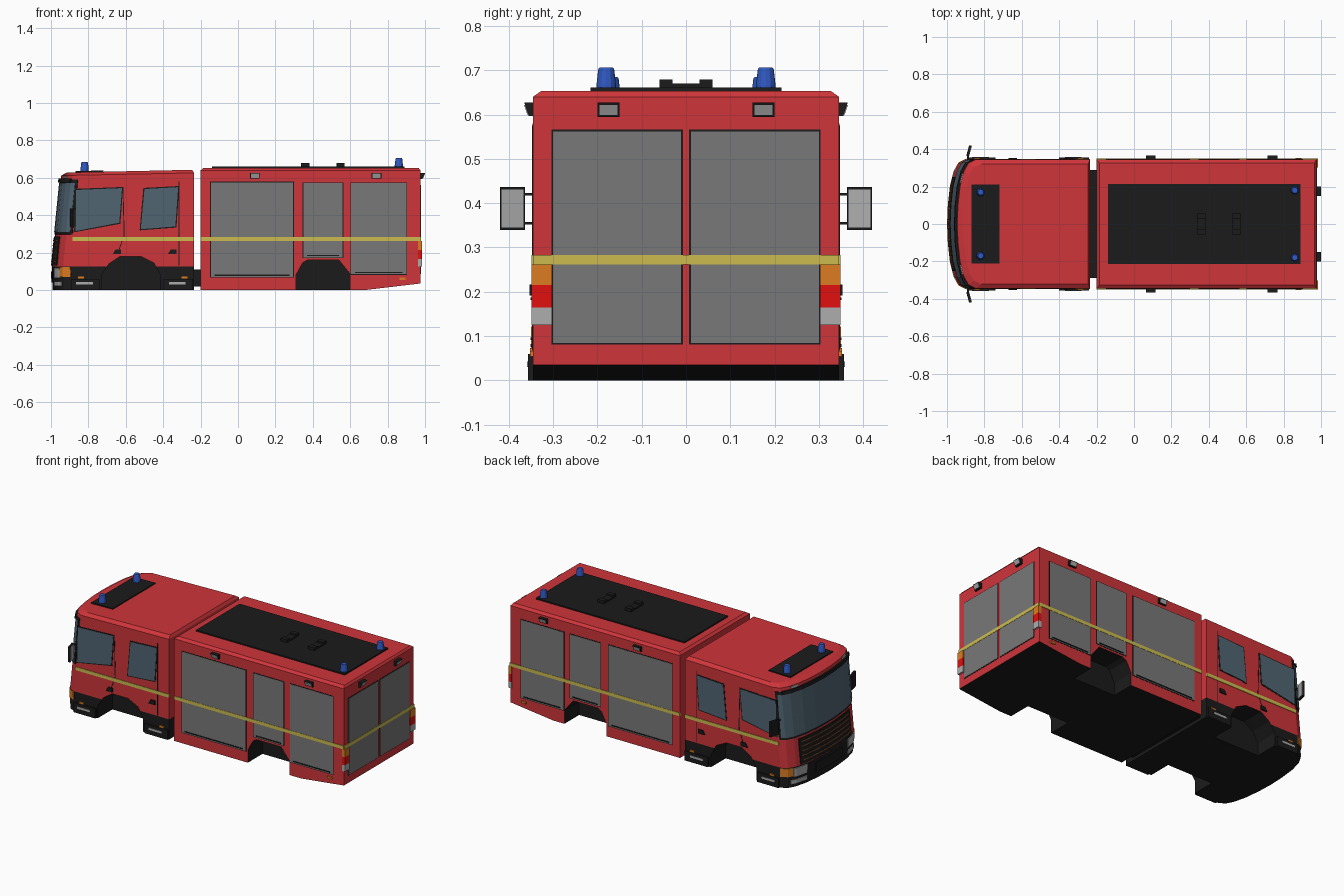
import bpy, bmesh, math
from mathutils import Vector

if "Cube" in bpy.data.objects:
    bpy.data.objects.remove(bpy.data.objects["Cube"])


def material(name, r, g, b):
    m = bpy.data.materials.new(name)
    m.diffuse_color = (r, g, b, 1)
    m.use_nodes = True
    m.node_tree.nodes["Principled BSDF"].inputs["Base Color"].default_value = m.diffuse_color
    return m


RED = material("red_paint", .62, .035, .042)
BLACK = material("black_trim", .011, .011, .011)
GREY = material("shutter_grey", .19, .19, .19)
LIGHT = material("lamp_grey", .42, .42, .42)
GLASS = material("window_glass", .08, .13, .17)
YELLOW = material("yellow_stripe", .6, .5, .08)
BLUE = material("beacon_blue", .03, .1, .55)
ORANGE = material("orange_lamp", .72, .2, .015)
LAMP_RED = material("red_lamp", .75, .005, .005)
BRONZE = material("grille_slat", .3, .09, .02)


def finish(name, bm, *mats):
    bmesh.ops.recalc_face_normals(bm, faces=bm.faces)
    me = bpy.data.meshes.new(name)
    bm.to_mesh(me)
    bm.free()
    ob = bpy.data.objects.new(name, me)
    bpy.context.collection.objects.link(ob)
    for m in mats:
        me.materials.append(m)
    return ob


def loft(rings):
    bm = bmesh.new()
    vs = [[bm.verts.new(p) for p in ring] for ring in rings]
    n = len(rings[0])
    for a, b in zip(vs, vs[1:]):
        for i in range(n):
            j = (i + 1) % n
            bm.faces.new((a[i], a[j], b[j], b[i]))
    bm.faces.new(vs[0])
    bm.faces.new(vs[-1])
    return bm


def prism_bm(pts, axis, a, b):
    place = {'x': lambda p, t: (t, p[0], p[1]),
             'y': lambda p, t: (p[0], t, p[1]),
             'z': lambda p, t: (p[0], p[1], t)}[axis]
    return loft([[place(p, t) for p in pts] for t in (a, b)])


def prism(name, pts, axis, a, b, mat):
    return finish(name, prism_bm(pts, axis, a, b), mat)


def box(name, x0, x1, y0, y1, z0, z1, mat):
    return prism(name, [(x0, y0), (x1, y0), (x1, y1), (x0, y1)], 'z', z0, z1, mat)


def rect(x0, x1, z0, z1):
    return [(x0, z0), (x1, z0), (x1, z1), (x0, z1)]


def side(name, pts, out, mat, s, base=.34):
    """Plate on one flank of the vehicle, given as an x/z outline."""
    return prism(name, pts, 'y', s * base, s * out, mat)


def grow(pts, d):
    cx = sum(p[0] for p in pts) / len(pts)
    cz = sum(p[1] for p in pts) / len(pts)
    return [(x + math.copysign(d, x - cx), z + math.copysign(d, z - cz)) for x, z in pts]


def cut_arches(ob, pts, is_black):
    """Cut a wheel pocket in both flanks, then paint faces."""
    for s in (1, -1):
        cutter = prism("arch_cutter", pts, 'y', s * .2, s * .42, BLACK)
        cutter.hide_render = True
        mod = ob.modifiers.new("arch", 'BOOLEAN')
        mod.operation, mod.solver, mod.object = 'DIFFERENCE', 'EXACT', cutter
        bpy.context.view_layer.objects.active = ob
        bpy.ops.object.modifier_apply(modifier=mod.name)
        bpy.data.objects.remove(cutter)
    ob.data.materials.clear()
    ob.data.materials.append(RED)
    ob.data.materials.append(BLACK)
    for f in ob.data.polygons:
        inside = abs(f.center.y) < .335 and abs(f.center.y) > .15 and f.center.z < .185
        wall = inside and -.8 < f.center.x < .62 and not -.3 < f.center.x < -.1
        f.material_index = int(f.normal.z < -.5 or wall or is_black(f))


# Curved cab front: x offset by height plus sweep-back by width
HEIGHT = [(0, -.992), (.125, -.995), (.3, -.978), (.58, -.95), (.612, -.945)]
SWEEP = [(0, 0), (.1, .004), (.2, .015), (.28, .035), (.325, .06), (.345, .1)]


def lerp(table, t):
    for (a, va), (b, vb) in zip(table, table[1:]):
        if t <= b:
            return va + (vb - va) * (t - a) / (b - a)
    return table[-1][1]


WIDTHS = sorted({s * y for y, _ in SWEEP for s in (1, -1)})


def front_panel(name, y0, y1, z0, z1, mat, thick=.01):
    ys = [y0] + [y for y in WIDTHS if y0 < y < y1] + [y1]
    zs = [z0] + [z for z, _ in HEIGHT if z0 < z < z1] + [z1]
    bm = bmesh.new()
    g = [[bm.verts.new((lerp(HEIGHT, z) + lerp(SWEEP, abs(y)), y, z)) for y in ys] for z in zs]
    for a, b in zip(g, g[1:]):
        for i in range(len(ys) - 1):
            bm.faces.new((a[i], b[i], b[i + 1], a[i + 1]))
    ob = finish(name, bm, mat)
    mod = ob.modifiers.new("thickness", 'SOLIDIFY')
    mod.thickness, mod.offset = thick, 0
    return ob


# Cab shell
def cab_ring(z, xf, xr, w=.345, slope=0):
    xy = [(xr, -w)] + [(xf + lerp(SWEEP, abs(y)), y * w / .345) for y in WIDTHS] + [(xr, w)]
    return [(x, y, z + slope * (x - xf)) for x, y in xy]


rings = [cab_ring(z, x, -.235) for z, x in HEIGHT[:-1]]
rings += [cab_ring(.612, -.945, -.235, slope=.02), cab_ring(.628, -.915, -.245, .322, .022)]
cab = finish("cab", loft(rings), RED)
cut_arches(cab, [(-.73, -.05), (-.73, .08), (-.69, .14), (-.63, .18), (-.52, .18),
                 (-.45, .145), (-.415, .08), (-.415, -.05)],
           lambda f: f.center.z < .125)

# Equipment body
bm = prism_bm([(-.2, 0), (.68, 0), (.975, .035), (.975, .64), (.965, .653), (-.185, .653), (-.2, .64)],
              'y', -.345, .345)
edges = [e for e in bm.edges if all(v.co.z > .65 for v in e.verts)
         and abs(e.verts[0].co.y - e.verts[1].co.y) < .01]
bmesh.ops.bevel(bm, geom=edges, offset=.018, segments=1, affect='EDGES')
body = finish("equipment_body", bm, RED)
cut_arches(body, [(.31, -.05), (.31, .08), (.345, .145), (.37, .16), (.54, .16), (.6, .085), (.6, -.05)],
           lambda f: False)
box("chassis_link", -.24, -.195, -.29, .29, .02, .11, BLACK)

# Cab front: windscreen, visor, grille, lamps
front_panel("windscreen_frame", -.342, .342, .298, .59, BLACK, .008)
front_panel("windscreen", -.336, .336, .31, .572, GLASS, .012)
front_panel("sun_visor", -.325, .325, .574, .594, BLACK, .024)
front_panel("grille", -.25, .25, .13, .285, BLACK)
for i in range(5):
    front_panel("grille_slat", -.235, .235, .15 + i * .028, .155 + i * .028, BRONZE, .014)
front_panel("number_plate_recess", -.13, .13, .04, .1, BLACK)
for s in (1, -1):
    for name, a, b, z0, z1, m in [("headlamp", .2, .295, .065, .118, LIGHT),
                                  ("front_indicator", .297, .345, .07, .122, ORANGE),
                                  ("fog_lamp", .2, .31, .022, .046, LIGHT),
                                  ("roof_marker", .22, .27, .597, .609, LIGHT)]:
        y0, y1 = sorted((s * a, s * b))
        front_panel(name, y0, y1, z0, z1, m)

windows = [[(-.87, .315), (-.635, .36), (-.62, .545), (-.865, .535)],
           [(-.52, .325), (-.335, .34), (-.32, .55), (-.5, .54)]]
shutters = [(-.145, .295, .07, .575), (.35, .56, .175, .572), (.605, .9, .085, .572)]

for s in (1, -1):
    # Cab doors
    for w in windows:
        side("window_frame", grow(w, .006), .3465, BLACK, s)
        side("side_window", w, .348, GLASS, s)
    for x in (-.645, -.35):
        side("door_handle", [(x - .025, .192), (x + .02, .192), (x + .02, .217), (x - .01, .217)], .353, BLACK, s)
    side("front_door_seam", [(-.617, .55), (-.613, .55), (-.606, .29), (-.64, .2), (-.644, .2), (-.611, .29)],
         .3463, BLACK, s)
    side("rear_door_seam", rect(-.318, -.314, .13, .58), .3463, BLACK, s)
    # Lower cladding and steps
    side("front_step_block", rect(-.89, -.74, 0, .06), .356, BLACK, s)
    side("rear_step_block", rect(-.4, -.24, 0, .06), .356, BLACK, s)
    side("front_step", rect(-.865, -.775, .03, .043), .359, LIGHT, s)
    side("rear_step", rect(-.37, -.28, .03, .043), .359, LIGHT, s)
    for x, z in ((-.84, .067), (-.285, .067), (.88, .06)):
        side("side_marker", rect(x - .016, x + .016, z - .006, z + .006), .352, ORANGE, s)
    # Roller shutters
    for x0, x1, z0, z1 in shutters:
        p = rect(x0, x1, z0, z1)
        side("shutter_frame", grow(p, .004), .3462, BLACK, s)
        side("side_shutter", p, .3475, GREY, s)
        side("shutter_handle", rect(x0 + .02, x1 - .02, z0 + .006, z0 + .012), .351, BLACK, s)
    # Reflective stripes
    side("cab_stripe", rect(-.885, -.235, .262, .283), .3485, YELLOW, s)
    side("body_stripe", rect(-.2, .976, .262, .283), .349, YELLOW, s)
    # Side scene lamps, tilted downward
    for x in (.09, .74):
        prism("scene_lamp_housing", [(s * .34, .627), (s * .365, .627), (s * .355, .597), (s * .34, .597)],
              'x', x - .026, x + .026, BLACK)
        prism("scene_lamp", [(s * .35, .622), (s * .3655, .622), (s * .358, .6), (s * .35, .6)],
              'x', x - .021, x + .021, LIGHT)
    # Mirrors
    for z in (.355, .42):
        box("mirror_arm", -.893, -.883, s * .33, s * .375, z - .003, z + .003, BLACK)
    prism("mirror_housing", [(-.897, s * .363), (-.882, s * .42), (-.869, s * .42), (-.884, s * .363)],
          'z', .34, .436, BLACK)
    prism("mirror_glass", [(-.884, s * .367), (-.872, s * .416), (-.867, s * .416), (-.88, s * .367)],
          'z', .345, .431, LIGHT)
    # Rear shutters, lamps
    y0, y1 = sorted((s * .011, s * .3))
    box("rear_shutter_frame", .97, .9765, y0 - .004, y1 + .004, .081, .566, BLACK)
    box("rear_shutter", .97, .978, y0, y1, .085, .562, GREY)
    for name, z0, z1, m in (("rear_indicator", .215, .262, ORANGE), ("brake_lamp", .165, .215, LAMP_RED),
                            ("reverse_lamp", .125, .165, LIGHT)):
        box(name, .963, .985, s * .302, s * .349, z0, z1, m)
    prism("rear_lamp_housing", [(.97, .627), (1, .627), (.985, .594), (.97, .594)], 'y', s * .15, s * .2, BLACK)
    prism("rear_scene_lamp", [(.975, .622), (1.0005, .622), (.9905, .599), (.975, .599)],
          'y', s * .155, s * .195, LIGHT)
    # Blue beacons
    for x, y, z in ((-.82, .17, .634), (.86, .18, .655)):
        c = [[(x + r * math.cos(i * math.pi / 6), s * y + r * math.sin(i * math.pi / 6), z + h) for i in range(12)]
             for r, h in ((.022, 0), (.022, .012), (.018, .047), (.015, .051))]
        finish("beacon", loft(c), BLUE)
box("rear_stripe", .97, .9795, -.345, .345, .262, .283, YELLOW)

# Roof plates and hatch handles
prism("cab_roof_plate", [(-.87, .62), (-.72, .62), (-.72, .639), (-.87, .636)], 'y', -.21, .21, BLACK)
box("body_roof_plate", -.14, .89, -.215, .215, .645, .661, BLACK)
for x in (.36, .548):
    box("roof_hatch_bar", x - .022, x + .022, -.06, .06, .655, .67, BLACK)
    for y in (-.045, .045):
        box("roof_hatch_end", x - .022, x + .022, y - .015, y + .015, .655, .679, BLACK)
